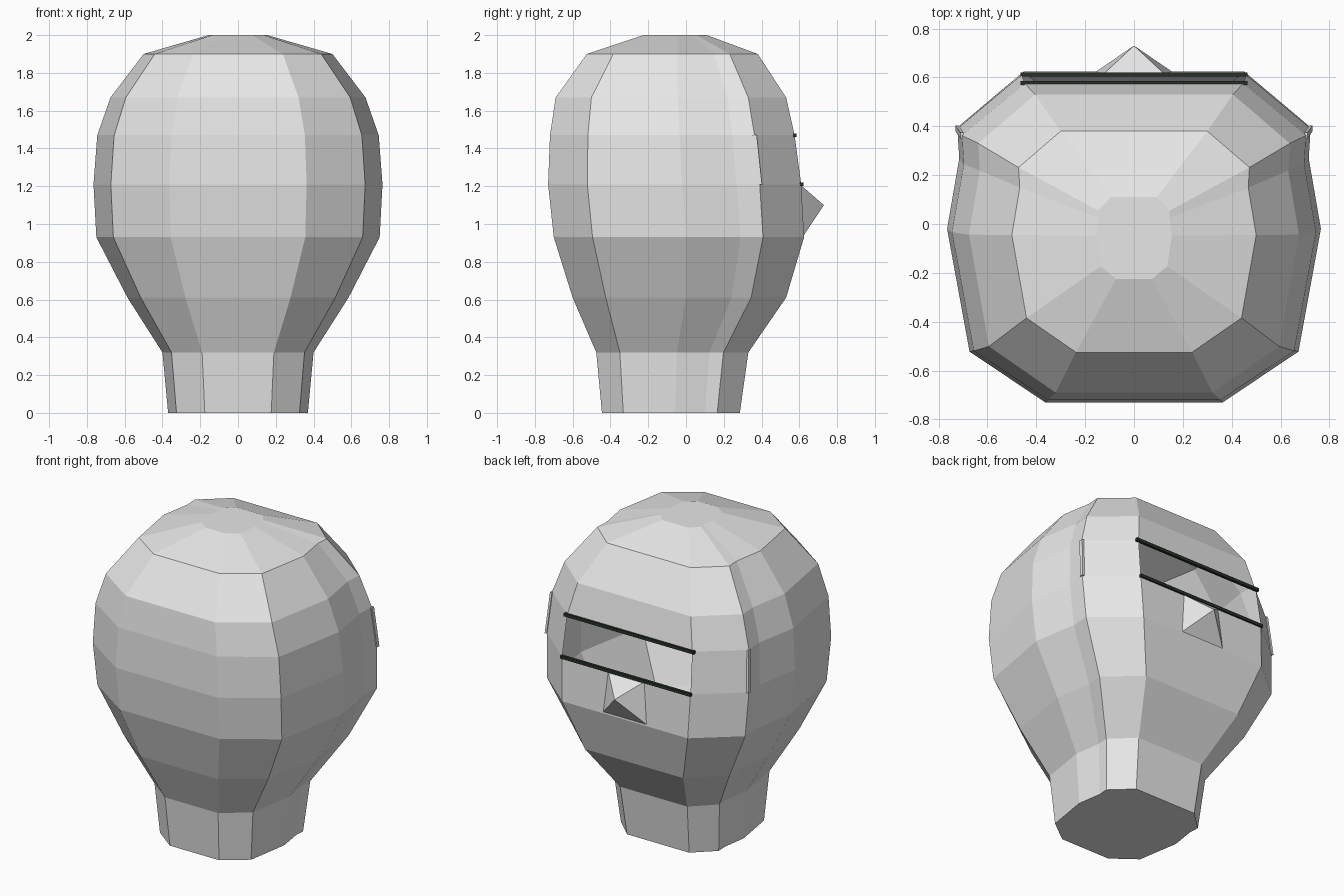
import bpy, bmesh
from mathutils import Vector

if "Cube" in bpy.data.objects:
    bpy.data.objects.remove(bpy.data.objects["Cube"])


def material(name, rgb):
    m = bpy.data.materials.new(name)
    m.diffuse_color = (*rgb, 1)
    m.use_nodes = True
    m.node_tree.nodes["Principled BSDF"].inputs["Base Color"].default_value = m.diffuse_color
    return m


GREY = material("light grey", (0.8, 0.8, 0.8))
BLACK = material("near black", (0.02, 0.03, 0.02))


def finish(bm, name, mat, normals=True):
    if normals:
        bmesh.ops.recalc_face_normals(bm, faces=bm.faces[:])
    me = bpy.data.meshes.new(name)
    bm.to_mesh(me)
    bm.free()
    me.materials.append(mat)
    ob = bpy.data.objects.new(name, me)
    bpy.context.collection.objects.link(ob)
    return ob


# Half cross-section: x as share of half width, y as share of depth from -y to +y
HALF = [(0.475, 0), (0.88, 0.155), (1, 0.53), (0.935, 0.745), (0.945, 0.836), (0.6, 1)]
SECTION = HALF + [(-x, y) for x, y in reversed(HALF)]
N = len(SECTION)

# Rings: height, half width, rear y, face y
RINGS = [
    (0.00, 0.37, -0.445, 0.285),
    (0.32, 0.40, -0.475, 0.33),
    (0.61, 0.585, -0.60, 0.53),
    (0.93, 0.75, -0.70, 0.625),
    (1.21, 0.765, -0.73, 0.61),
    (1.47, 0.745, -0.72, 0.575),
    (1.67, 0.675, -0.69, 0.53),
    (1.90, 0.50, -0.525, 0.38),
    (2.00, 0.155, -0.225, 0.11),
]


def ring_point(ring, i):
    z, w, y0, y1 = ring
    x, t = SECTION[i]
    return Vector((x * w, y0 + t * (y1 - y0), z))


# Hollow head shell with an open eye slot on the +y side
bm = bmesh.new()
loops = [[bm.verts.new(ring_point(r, i)) for i in range(N)] for r in RINGS]
for k in range(len(RINGS) - 1):
    for i in range(N):
        j = (i + 1) % N
        if k == 4 and i == len(HALF) - 1:
            continue
        bm.faces.new((loops[k][i], loops[k][j], loops[k + 1][j], loops[k + 1][i]))
bm.faces.new(list(reversed(loops[0])))
bm.faces.new(loops[-1])
finish(bm, "head_shell", GREY, normals=False)

# Nose: a four-sided pyramid
bm = bmesh.new()
base = [bm.verts.new(p) for p in ((-0.13, 0.609, 1.205), (0.13, 0.609, 1.205),
                                  (0.155, 0.624, 0.94), (-0.155, 0.624, 0.94))]
tip = bm.verts.new((0, 0.73, 1.1))
for i in range(4):
    bm.faces.new((base[i], base[(i + 1) % 4], tip))
bm.faces.new(base)
finish(bm, "nose", GREY)


def box(name, centre, size, mat):
    bm = bmesh.new()
    bmesh.ops.create_cube(bm, size=1)
    for v in bm.verts:
        v.co = Vector(centre) + Vector(a * b for a, b in zip(v.co, size))
    return finish(bm, name, mat)


# Thin rods along the upper and lower edge of the eye slot
for name, ring in (("lower_slot_rod", RINGS[4]), ("upper_slot_rod", RINGS[5])):
    box(name, (0, ring[3] + 0.002, ring[0]), (0.93, 0.018, 0.02), BLACK)

# Slim ear ridges on the side corners
for side, s in (("left", -1), ("right", 1)):
    a, b = ring_point(RINGS[4], 4), ring_point(RINGS[5], 4)
    bm = bmesh.new()
    bmesh.ops.create_cube(bm, size=1)
    for v in bm.verts:
        p = a.lerp(b, v.co.z + 0.5)
        v.co = Vector((s * (p.x + v.co.x * 0.014), p.y + v.co.y * 0.024, p.z))
    finish(bm, side + "_ear_ridge", GREY)
